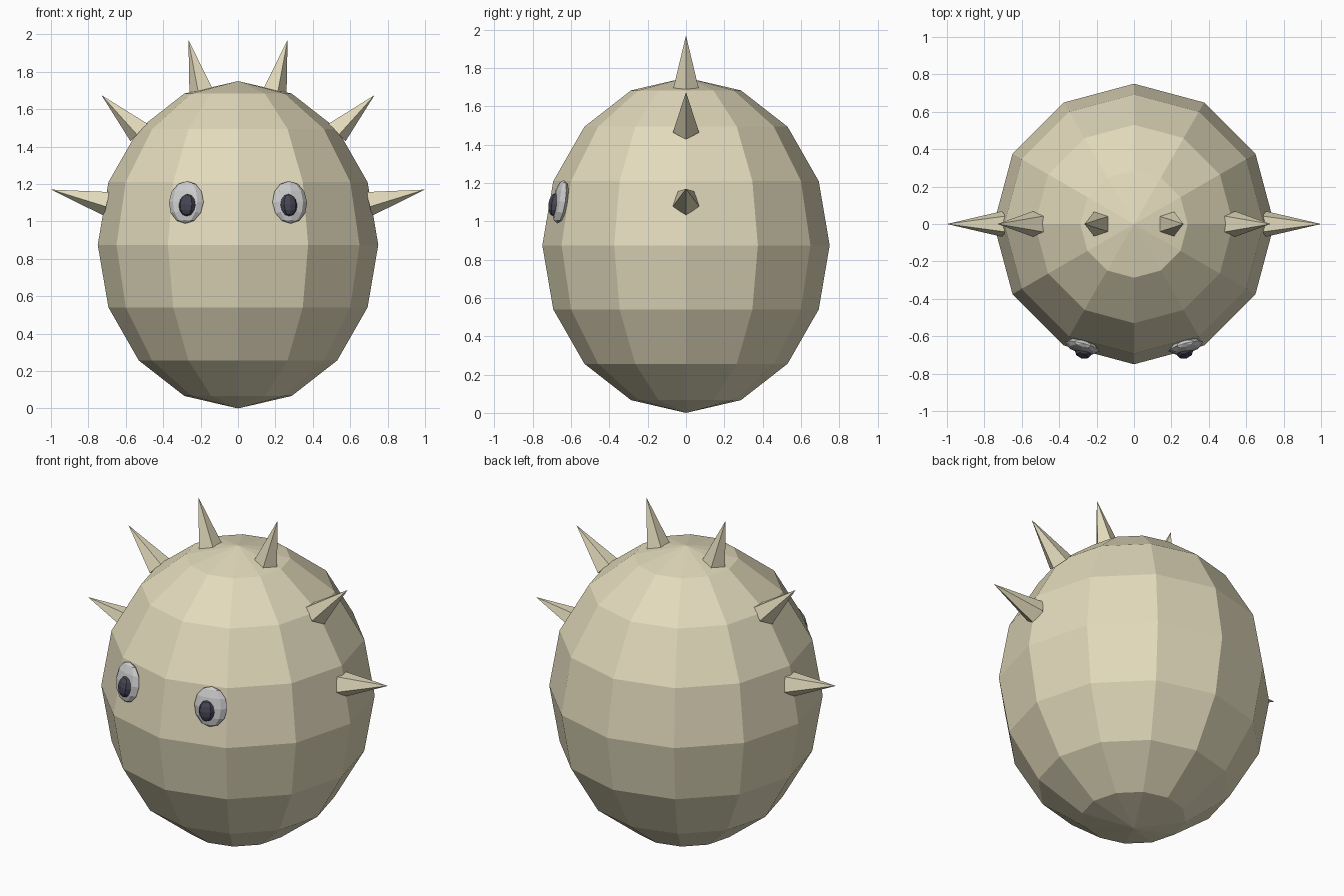
import bpy
from math import radians, pi
from mathutils import Vector, Matrix

if "Cube" in bpy.data.objects:
    bpy.data.objects.remove(bpy.data.objects["Cube"])


def material(name, color):
    m = bpy.data.materials.new(name)
    m.diffuse_color = (*color, 1)
    m.use_nodes = True
    m.node_tree.nodes["Principled BSDF"].inputs["Base Color"].default_value = m.diffuse_color
    return m


skin = material("sand", (0.76, 0.70, 0.50))
dark = material("dark", (0.06, 0.06, 0.09))


def ellipsoid(name, loc, size, segs, rings, rot=(0, 0, 0), mat=None):
    bpy.ops.mesh.primitive_uv_sphere_add(segments=segs, ring_count=rings, radius=1,
                                         location=loc, rotation=rot)
    ob = bpy.context.object
    ob.name = name
    ob.scale = size
    if mat:
        ob.data.materials.append(mat)
    return ob


def spike(name, base, tip, radius=0.072):
    # five-sided cone in the xz plane, one base corner pointing down and outward
    base, tip = Vector((base[0], 0, base[1])), Vector((tip[0], 0, tip[1]))
    axis = (tip - base).normalized()
    side = 1 if tip.x > 0 else -1
    corner = Vector((axis.z * side, 0, -abs(axis.x)))
    across = axis.cross(corner)
    length = (tip - base).length
    bpy.ops.mesh.primitive_cone_add(vertices=5, radius1=radius, radius2=0, depth=length)
    ob = bpy.context.object
    ob.name = name
    ob.data.materials.append(skin)
    # first cone corner lies on local +y
    rot = Matrix((across, -corner, axis)).transposed()
    rot = Matrix((corner.cross(axis), corner, axis)).transposed()
    ob.matrix_world = Matrix.Translation((base + tip) / 2) @ rot.to_4x4()
    return ob


# Round body
ellipsoid("body", (0, 0, 0.875), (0.75, 0.75, 0.875), 12, 8, mat=skin)

# Spikes as (base, tip) in x, z
SPIKES = [((0.70, 1.10), (1.00, 1.17)),
          ((0.525, 1.48), (0.73, 1.675)),
          ((0.19, 1.69), (0.265, 1.97))]

for s, label in ((1, "right"), (-1, "left")):
    for i, (b, t) in enumerate(SPIKES):
        spike(f"spike_{label}_{i + 1}", (s * b[0], b[1]), (s * t[0], t[1]))

    # Eyes lie flat on the body surface
    tilt = (radians(-9), 0, s * radians(15))
    ellipsoid(f"eye_{label}", (s * 0.277, -0.655, 1.102), (0.096, 0.034, 0.115), 8, 6, tilt)
    ellipsoid(f"pupil_{label}", (s * 0.272, -0.687, 1.087), (0.046, 0.033, 0.06), 8, 6, tilt, dark)
